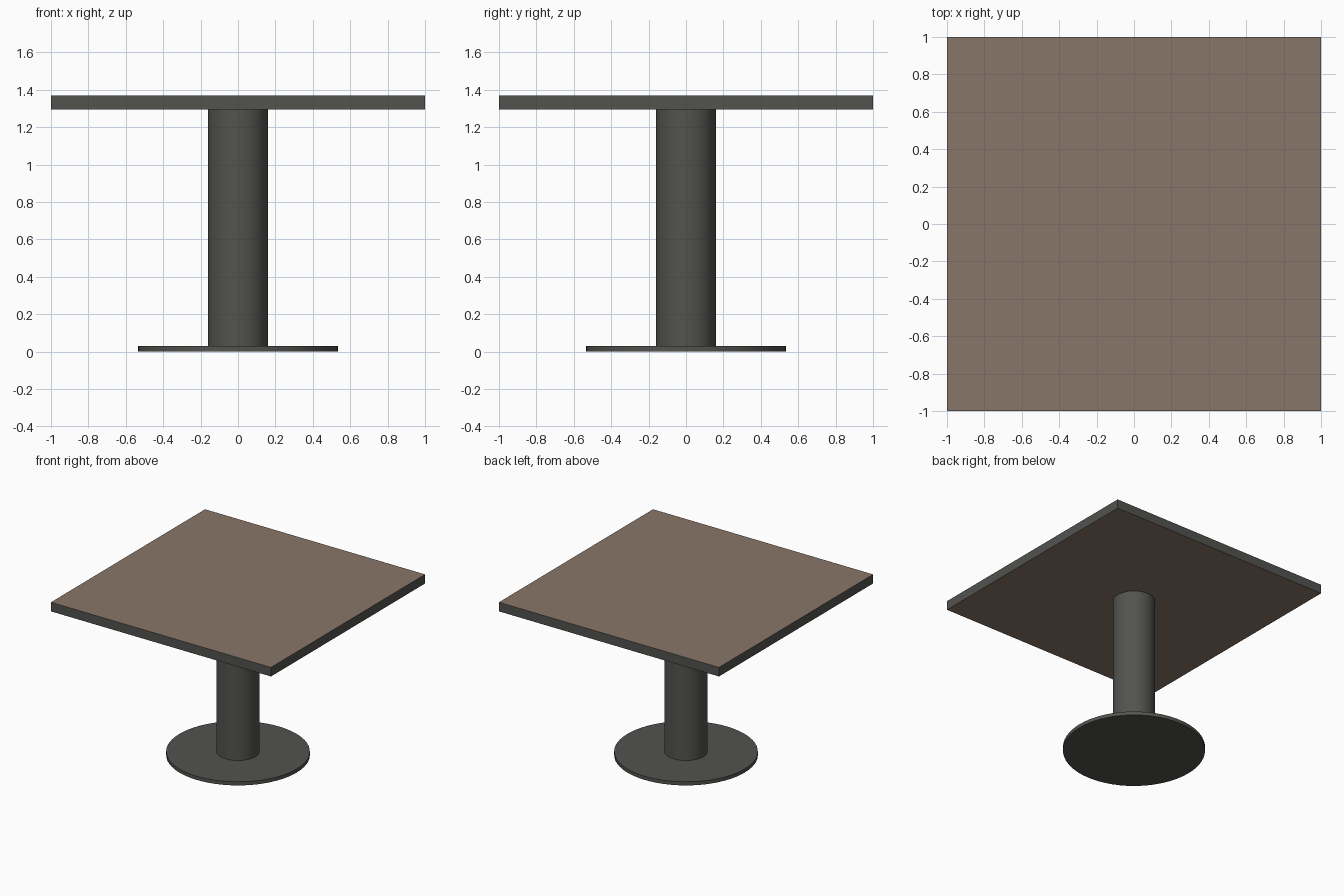
import bpy
import math

if "Cube" in bpy.data.objects:
    bpy.data.objects.remove(bpy.data.objects["Cube"])


def material(name, color):
    m = bpy.data.materials.new(name)
    m.diffuse_color = (*color, 1.0)
    m.use_nodes = True
    m.node_tree.nodes["Principled BSDF"].inputs["Base Color"].default_value = m.diffuse_color
    return m


wood = material("brown_laminate", (0.25, 0.18, 0.14))
metal = material("dark_metal", (0.085, 0.085, 0.078))


def disc(name, radius, z0, z1):
    bpy.ops.mesh.primitive_cylinder_add(
        vertices=64, radius=radius, depth=z1 - z0, location=(0, 0, (z0 + z1) / 2))
    ob = bpy.context.object
    ob.name = name
    ob.data.materials.append(metal)
    bpy.ops.object.shade_smooth_by_angle(angle=math.radians(30))
    return ob


# Round foot plate and central column
disc("base_plate", 0.535, 0.0, 0.03)
disc("column", 0.16, 0.03, 1.295)

# Square table top: brown faces, dark edge band
bpy.ops.mesh.primitive_cube_add(size=1, location=(0, 0, 1.3325))
top = bpy.context.object
top.name = "table_top"
top.scale = (2, 2, 0.075)
bpy.ops.object.transform_apply(location=False, rotation=False, scale=True)
top.data.materials.append(wood)
top.data.materials.append(metal)
for face in top.data.polygons:
    face.material_index = 0 if abs(face.normal.z) > 0.5 else 1
